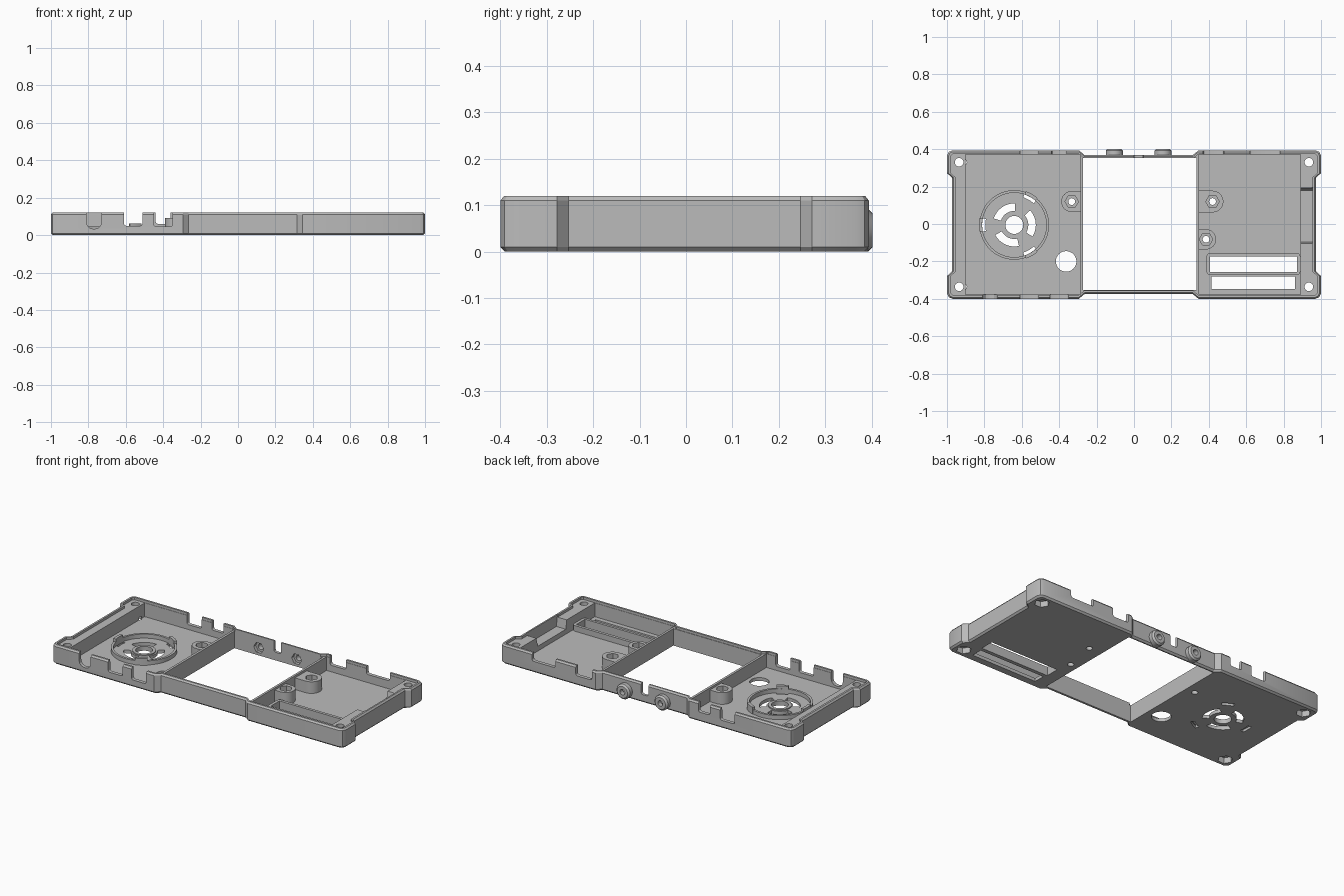
import bpy, bmesh, math
from mathutils import Matrix, Vector

if "Cube" in bpy.data.objects:
    bpy.data.objects.remove(bpy.data.objects["Cube"])

grey = bpy.data.materials.new("plastic_grey")
grey.use_nodes = True
color = (0.5, 0.5, 0.5, 1)
grey.diffuse_color = color
grey.node_tree.nodes["Principled BSDF"].inputs["Base Color"].default_value = color

H, FLOOR, SHELF = 0.12, 0.02, 0.105
YC = -0.003  # the rear bosses shift the case slightly forward


def finish(bm, name):
    bmesh.ops.recalc_face_normals(bm, faces=bm.faces)
    mesh = bpy.data.meshes.new(name)
    bm.to_mesh(mesh)
    bm.free()
    mesh.materials.append(grey)
    ob = bpy.data.objects.new(name, mesh)
    bpy.context.collection.objects.link(ob)
    return ob


def loft(name, rings):
    """Closed solid through equal-length rings of points."""
    bm = bmesh.new()
    rows = [[bm.verts.new(p) for p in ring] for ring in rings]
    n = len(rows[0])
    for a, b in zip(rows, rows[1:]):
        for i in range(n):
            j = (i + 1) % n
            bm.faces.new((a[i], a[j], b[j], b[i]))
    bm.faces.new(rows[0][::-1])
    bm.faces.new(rows[-1])
    return finish(bm, name)


def box(name, x0, x1, y0, y1, z0, z1, round_axis=None, r=0.012):
    bm = bmesh.new()
    size = Vector((x1 - x0, y1 - y0, z1 - z0))
    mid = Vector((x0 + x1, y0 + y1, z0 + z1)) / 2
    bmesh.ops.create_cube(bm, size=1, matrix=Matrix.Translation(mid) @ Matrix.Diagonal((*size, 1)))
    if round_axis is not None:
        edges = [e for e in bm.edges if abs((e.verts[0].co - e.verts[1].co)[round_axis]) > 1e-5]
        bmesh.ops.bevel(bm, geom=edges, offset=r, segments=3, profile=0.5, affect='EDGES')
    return finish(bm, name)


def disc(name, x, y, z0, z1, r, n=32, r2=None):
    """Upright cylinder or cone between two heights."""
    def ring(z, rad):
        return [(x + rad * math.cos(math.tau * i / n), y + rad * math.sin(math.tau * i / n), z) for i in range(n)]
    return loft(name, [ring(z0, r), ring(z1, r if r2 is None else r2)])


def rod(name, x, z, profile, n=32):
    """Cylinder along y; profile holds (y, radius) pairs."""
    return loft(name, [[(x + r * math.cos(math.tau * i / n), y, z + r * math.sin(math.tau * i / n))
                        for i in range(n)] for y, r in profile])


def arc(name, x, y, r0, r1, mid, span, z0, z1, n=12):
    angles = [math.radians(mid - span / 2 + span * i / n) for i in range(n + 1)]
    pts = [(r1, a) for a in angles] + [(r0, a) for a in reversed(angles)]
    return loft(name, [[(x + r * math.cos(a), y + r * math.sin(a), z) for r, a in pts] for z in (z0, z1)])


def cut(ob, *cutters):
    """Subtract the cutters and delete them."""
    for c in cutters:
        mod = ob.modifiers.new("cut", 'BOOLEAN')
        mod.operation, mod.solver, mod.object = 'DIFFERENCE', 'EXACT', c
        bpy.context.view_layer.update()
        mesh = bpy.data.meshes.new_from_object(ob.evaluated_get(bpy.context.evaluated_depsgraph_get()))
        ob.modifiers.clear()
        ob.data = mesh
        bpy.data.objects.remove(c)


def outline(d, z):
    """Plan of the case, inset by d."""
    end = [(0.972, 0.25), (1, 0.275), (1, 0.367), (0.991, 0.388)]
    def side(s):
        return [(s * (x - d), y - (d * 0.7 if y > 0.38 else 0)) for x, y in end] + [(s * 0.97, 0.397 - d)]
    waist = [(-0.295, 0.397 - d), (-0.265, 0.372 - d), (0.315, 0.372 - d), (0.345, 0.397 - d)]
    half = side(-1) + waist + side(1)[::-1]
    return [(x, y + YC, z) for x, y in half] + [(x, -y + YC, z) for x, y in half[::-1]]


# Case shell with chamfered rims
case = loft("case_body", [outline(0.01, 0), outline(0, 0.01), outline(0, H - 0.01), outline(0.008, H)])
cut(case,
    loft("rim_recess", [outline(0.02, SHELF), outline(0.02, H + 0.1)]),
    box("left_bay", -0.9, -0.287, -0.378, 0.372, FLOOR, 0.3),
    box("right_bay", 0.347, 0.89, -0.378, 0.372, FLOOR, 0.3),
    box("window", -0.272, 0.333, -0.352, 0.352, -0.1, 0.3))

# Sloped-end notch in the right shelf
cut(case, loft("shelf_notch", [[(x, -0.095, 0.05), (x, 0.18, 0.05), (x, 0.205, 0.15), (x, -0.11, 0.15)]
                               for x in (0.88, 0.955)]))

# Connector notches: start, end, bottom height
for x0, x1, z in [(-0.61, -0.51, 0.05), (-0.45, -0.35, 0.045)]:
    cut(case, box("front_notch", x0, x1, -0.5, -0.36, z, 0.3, 1))
cut(case, box("round_notch", -0.81, -0.73, -0.5, -0.36, 0.033, 0.3, 1, 0.035))
for x0, x1, z in [(-0.61, -0.51, 0.05), (-0.44, -0.36, 0.06), (0.37, 0.48, 0.06), (0.62, 0.78, 0.07)]:
    cut(case, box("rear_notch", x0, x1, 0.355, 0.5, z, 0.3, 1))
cut(case, box("cable_slot", 0.0, 0.05, 0.34, 0.5, 0.05, 0.3, 1))

# Corner screw holes with countersinks underneath
for sx in (-1, 1):
    for sy in (-1, 1):
        x, y = sx * 0.935, sy * 0.333 + YC
        cut(case, disc("screw_hole", x, y, -0.1, 0.3, 0.023, 24),
            disc("nut_recess", x, y, -0.1, 0.035, 0.042, 6))

# Speaker vents, retaining slots and status hole
fx, fy = -0.64, -0.005
cut(case, disc("vent_centre", fx, fy, -0.1, 0.1, 0.048), disc("status_hole", -0.363, -0.2, -0.1, 0.1, 0.055))
for a in (5, 125, 245):
    cut(case, arc("vent", fx, fy, 0.075, 0.115, a, 75, -0.1, 0.1))
for a in (60, 180, 300):
    cut(case, arc("clip_slot", fx, fy, 0.155, 0.178, a, 24, -0.1, 0.1))

# Display slots
slot = (0.405, 0.872, -0.257, -0.173)
cut(case, box("long_slot", *slot, -0.1, 0.1), box("edge_slot", 0.415, 0.862, -0.348, -0.28, -0.1, 0.1))
collar = box("slot_collar", 0.387, 0.89, -0.273, -0.155, FLOOR - 0.005, 0.055, 2, 0.02)
cut(collar, box("collar_hole", *slot, -0.1, 0.2))

# Speaker seat ring and its clips
ring = disc("speaker_ring", fx, fy, FLOOR - 0.005, 0.045, 0.186, 48)
cut(ring, disc("ring_hole", fx, fy, -0.1, 0.2, 0.172, 48))
hub = disc("vent_hub", fx, fy, FLOOR - 0.005, 0.027, 0.066)
cut(hub, disc("hub_hole", fx, fy, -0.1, 0.2, 0.048))
parts = [case, collar, ring, hub]
for a in (60, 180, 300):
    parts.append(arc("speaker_clip", fx, fy, 0.172, 0.19, a, 22, FLOOR - 0.005, 0.062))

# Nut posts standing against the cross walls
for x, y, wall, r in [(-0.333, 0.12, -0.28, 0.056), (0.42, 0.12, 0.34, 0.058), (0.385, -0.082, 0.34, 0.054)]:
    turn = 0 if wall < x else 180
    angles = [math.radians(turn - 90 + 180 * i / 16) for i in range(17)]
    plan = [(x + r * math.cos(a), y + r * math.sin(a)) for a in angles]
    plan += [(wall, plan[-1][1]), (wall, plan[0][1])]
    post = loft("nut_post", [[(px, py, z) for px, py in plan] for z in (FLOOR - 0.005, 0.092)])
    cut(case, disc("post_hole", x, y, -0.1, 0.1, 0.018, 20))
    cut(post, disc("post_hole", x, y, -0.1, 0.2, 0.018, 20), disc("hex_socket", x, y, 0.055, 0.2, 0.036, 6))
    parts.append(post)

# Rear screw bosses with nut pockets inside
for x in (-0.105, 0.155):
    boss = rod("rear_boss", x, 0.046, [(0.358, 0.046), (0.392, 0.046), (0.402, 0.036)])
    for ob in (case, boss):
        cut(ob, rod("boss_hole", x, 0.046, [(0.3, 0.017), (0.5, 0.017)], 20),
            rod("boss_nut", x, 0.046, [(0.3, 0.034), (0.372, 0.034)], 6))
    parts.append(boss)

# Smooth the round faces, keep edges crisp
for ob in bpy.context.view_layer.objects:
    ob.select_set(ob in parts)
bpy.context.view_layer.objects.active = case
bpy.ops.object.shade_smooth_by_angle(angle=math.radians(25))
